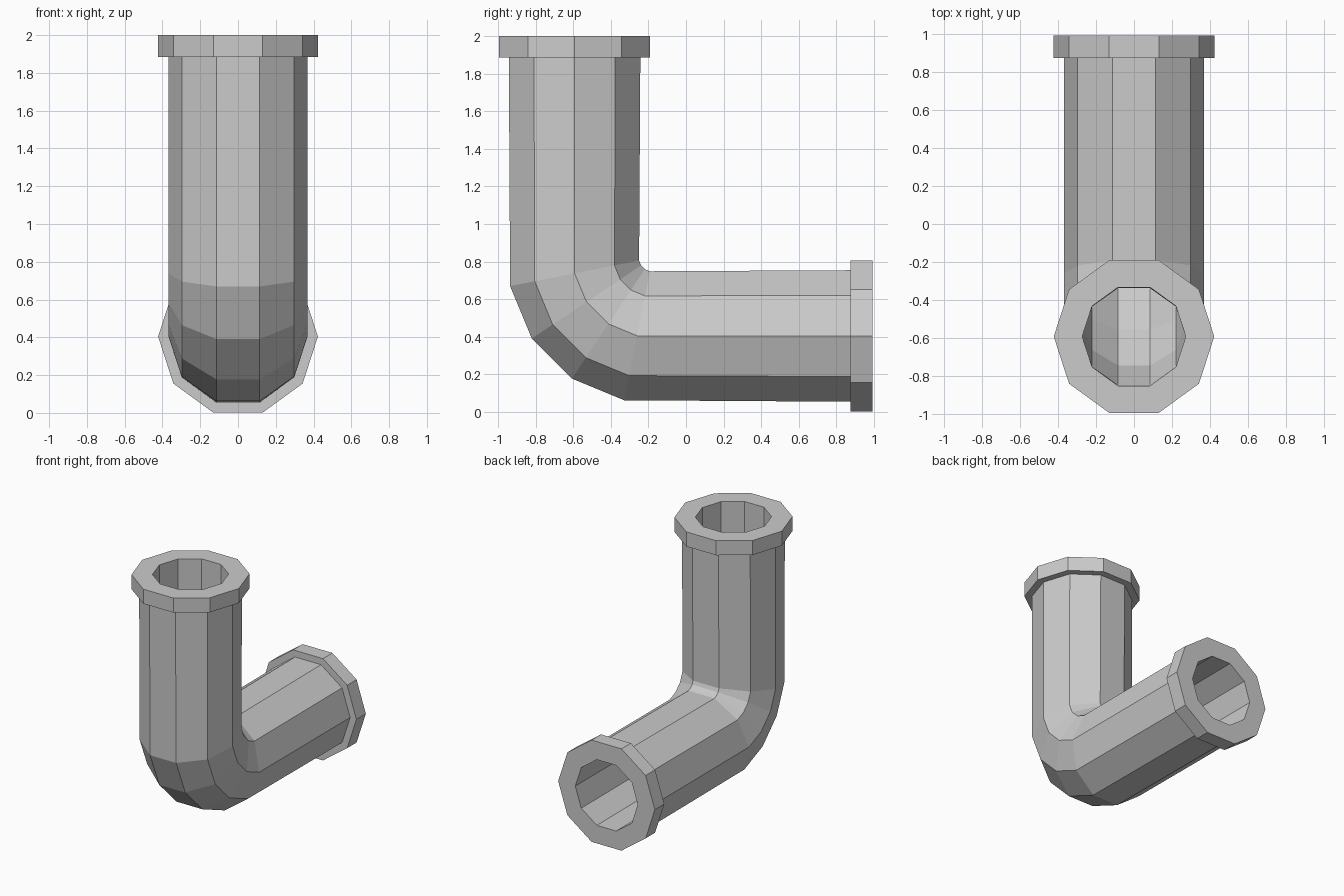
import bpy, bmesh
from math import sin, cos, radians, tau
from mathutils import Vector

if "Cube" in bpy.data.objects:
    bpy.data.objects.remove(bpy.data.objects["Cube"])

SIDES = 10
R_FLANGE, R_PIPE, R_BORE = 0.423, 0.368, 0.273
LEG_Y, LEG_Z = -0.593, 0.404          # axes of the upright and the level leg
BEND = Vector((0, -0.178, 0.82))      # centre of the elbow bend
BEND_R = 0.423


def upright(z):
    return Vector((0, LEG_Y, z)), Vector((0, -1, 0))


def level(y):
    return Vector((0, y, LEG_Z)), Vector((0, 0, -1))


def bend(deg):
    out = Vector((0, -cos(radians(deg)), -sin(radians(deg))))
    return BEND + out * BEND_R, out


def loft_closed(name, sections):
    """Join decagon rings in sequence and back to the first one."""
    bm = bmesh.new()
    rings = []
    for (centre, out), r in sections:
        rings.append([bm.verts.new(centre + Vector((1, 0, 0)) * r * cos(tau * i / SIDES)
                                   + out * r * sin(tau * i / SIDES)) for i in range(SIDES)])
    for k, a in enumerate(rings):
        b = rings[(k + 1) % len(rings)]
        for i in range(SIDES):
            j = (i + 1) % SIDES
            bm.faces.new((a[i], a[j], b[j], b[i]))
    bmesh.ops.recalc_face_normals(bm, faces=bm.faces[:])
    mesh = bpy.data.meshes.new(name)
    bm.to_mesh(mesh)
    bm.free()
    obj = bpy.data.objects.new(name, mesh)
    bpy.context.collection.objects.link(obj)
    return obj


# Elbow bend stations shared by the outer wall and the bore
elbow = [bend(a) for a in (11.25, 33.75, 56.25, 78.75)]

# Outer wall with a flange at each end, then back through the bore
outer = [(upright(2.0), R_FLANGE), (upright(1.885), R_FLANGE), (upright(1.885), R_PIPE)]
outer += [(s, R_PIPE) for s in elbow]
outer += [(level(0.875), R_PIPE), (level(0.875), R_FLANGE), (level(0.993), R_FLANGE)]
bore = [(level(0.993), R_BORE)]
bore += [(s, R_BORE) for s in reversed(elbow)]
bore += [(upright(2.0), R_BORE)]

loft_closed("elbow_pipe", outer + bore)
